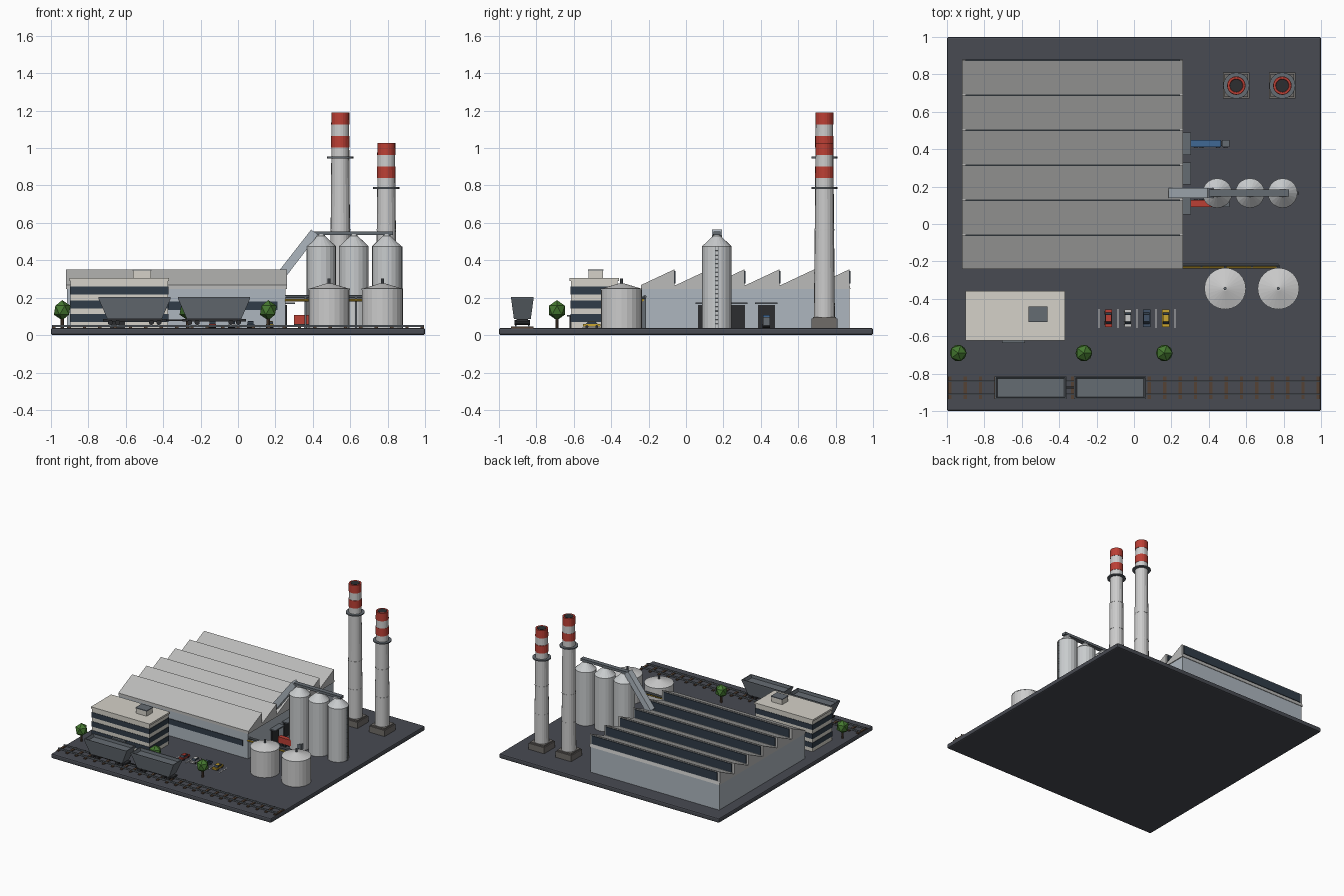
import bpy, bmesh, math
from mathutils import Vector, Matrix

if "Cube" in bpy.data.objects:
    bpy.data.objects.remove(bpy.data.objects["Cube"])

G = 0.038  # ground level on the base slab


def mat(name, r, g, b):
    m = bpy.data.materials.new(name)
    m.diffuse_color = (r, g, b, 1)
    m.use_nodes = True
    m.node_tree.nodes["Principled BSDF"].inputs["Base Color"].default_value = m.diffuse_color
    return m


ASPHALT = mat("asphalt", .065, .07, .085)
WALL = mat("wall", .42, .47, .52)
ROOF = mat("roof", .50, .50, .49)
GLASS = mat("glass", .03, .045, .065)
DARK = mat("dark", .025, .027, .03)
STEEL = mat("steel", .13, .15, .17)
METAL = mat("metal", .58, .60, .61)
CONCRETE = mat("concrete", .62, .62, .60)
FOOTING = mat("footing", .16, .15, .14)
RED = mat("red", .50, .05, .035)
CREAM = mat("cream", .66, .64, .58)
WOOD = mat("wood", .09, .055, .035)
LEAF = mat("leaf", .06, .19, .03)
YELLOW = mat("yellow", .60, .38, .03)
BLUE = mat("blue", .05, .14, .30)
NAVY = mat("navy", .05, .08, .13)
WHITE = mat("white", .75, .75, .75)


def finish(name, bm, m):
    bmesh.ops.recalc_face_normals(bm, faces=bm.faces)
    me = bpy.data.meshes.new(name)
    bm.to_mesh(me)
    bm.free()
    me.materials.append(m)
    ob = bpy.data.objects.new(name, me)
    bpy.context.collection.objects.link(ob)
    return ob


def box(name, x0, x1, y0, y1, z0, z1, m):
    bm = bmesh.new()
    bmesh.ops.create_cube(bm, size=1)
    for v in bm.verts:
        v.co = ((x0 + x1) / 2 + v.co.x * (x1 - x0), (y0 + y1) / 2 + v.co.y * (y1 - y0),
                (z0 + z1) / 2 + v.co.z * (z1 - z0))
    return finish(name, bm, m)


def lathe(name, x, y, profile, m, n=20):
    """Stack of (radius, z) rings, capped at both ends."""
    bm = bmesh.new()
    rings = [[bm.verts.new((x + r * math.cos(math.tau * i / n), y + r * math.sin(math.tau * i / n), z))
              for i in range(n)] for r, z in profile]
    for a, b in zip(rings, rings[1:]):
        for i in range(n):
            bm.faces.new((a[i], a[(i + 1) % n], b[(i + 1) % n], b[i]))
    bm.faces.new(rings[0])
    bm.faces.new(rings[-1])
    return finish(name, bm, m)


def rod(name, a, b, r, m, n=10):
    a, b = Vector(a), Vector(b)
    d = b - a
    bm = bmesh.new()
    bmesh.ops.create_cone(bm, cap_ends=True, segments=n, radius1=r, radius2=r, depth=d.length,
                          matrix=Matrix.Translation((a + b) / 2) @ d.to_track_quat('Z', 'Y').to_matrix().to_4x4())
    return finish(name, bm, m)


def prism(name, pts, axis, lo, hi, m):
    """Extrude a (side, z) profile along x or y."""
    bm = bmesh.new()
    vs = [bm.verts.new((lo, p, z) if axis == 'x' else (p, lo, z)) for p, z in pts]
    res = bmesh.ops.extrude_face_region(bm, geom=[bm.faces.new(vs)])
    off = Vector((hi - lo, 0, 0) if axis == 'x' else (0, hi - lo, 0))
    bmesh.ops.translate(bm, vec=off, verts=[g for g in res['geom'] if isinstance(g, bmesh.types.BMVert)])
    return finish(name, bm, m)


# Base slab
base = box("base", -1, 1, -1, 1, 0, G, ASPHALT)
bev = base.modifiers.new("bevel", 'BEVEL')
bev.width = .01
bev.segments = 2

# Factory hall with sawtooth roof
box("hall_walls", -.915, .255, -.235, .875, G, .246, WALL)
pts = [(.88, .246), (-.24, .246)]
pitch = 1.122 / 6
for i in range(6):
    y = -.24 + i * pitch
    pts += [(y, .268), (y + pitch - .008, .352), (y + pitch - .008, .268)]
    box("roof_window", -.90, .245, y + pitch - .009, y + pitch - .002, .275, .343, GLASS)
prism("sawtooth_roof", pts, 'x', -.92, .262, ROOF)
box("hall_front_window", -.87, .21, -.24, -.23, .135, .18, GLASS)

# Loading doors, canopies and trucks
for y in (.11, .27, .43):
    box("loading_door", .25, .262, y - .045, y + .045, G, .16, DARK)
    box("door_canopy", .25, .305, y - .06, y + .06, .165, .175, STEEL)
for y, m in ((.11, RED), (.43, BLUE)):
    box("truck_trailer", .30, .465, y - .018, y + .018, .06, .108, m)
    box("truck_cab", .47, .51, y - .018, y + .018, .052, .096, STEEL)
    box("truck_chassis", .30, .505, y - .012, y + .012, .05, .06, DARK)
    for x in (.33, .36, .45, .49):
        rod("truck_wheel", (x, y - .02, G + .011), (x, y + .02, G + .011), .011, DARK)

# Silos and ladder
for x in (.445, .62, .795):
    lathe("silo", x, .165, [(.079, G), (.079, .475), (.02, .53), (.02, .54)], METAL)
for y in (.157, .172):
    rod("ladder_rail", (.877, y, G), (.877, y, .475), .002, STEEL, 6)
for i in range(18):
    z = .06 + i * .023
    rod("ladder_rung", (.877, .157, z), (.877, .172, z), .0015, STEEL, 4)

# Conveyors feeding the silos
box("silo_conveyor", .39, .83, .148, .185, .535, .555, STEEL)
prism("inclined_conveyor", [(.185, .30), (.225, .272), (.425, .533), (.392, .565)], 'y', .14, .193, WALL)

# Storage tanks
for x in (.487, .772):
    lathe("storage_tank", x, -.345, [(.11, G), (.11, .247), (.012, .277)], CONCRETE, 24)
    lathe("tank_band", x, -.345, [(.111, .242), (.111, .248)], METAL, 24)
    rod("tank_vent", (x, -.345, .27), (x, -.345, .303), .008, STEEL)

# Pipe rack between hall and tanks
rod("upper_pipe", (.25, -.22, .205), (.772, -.22, .205), .009, STEEL)
rod("yellow_pipe", (.25, -.232, .187), (.772, -.232, .187), .007, YELLOW)
for x in (.36, .63, .765):
    box("pipe_support", x - .005, x + .005, -.232, -.215, G, .2, STEEL)
for x in (.487, .772):
    rod("tank_pipe", (x, -.22, .2), (x, -.28, .2), .007, STEEL)

# Striped chimneys
for x, top in ((.547, 1.19), (.793, 1.027)):
    y = .74

    def rad(z):
        return .056 - .009 * (z - .095) / (top - .095)

    box("chimney_footing", x - .07, x + .07, y - .07, y + .07, G, .088, FOOTING)
    box("chimney_plinth", x - .062, x + .062, y - .062, y + .062, .088, .098, FOOTING)
    lathe("chimney_shaft", x, y, [(rad(.09), .09), (rad(top) - .001, top - .004)], CONCRETE)
    for a, b in ((0, .065), (.125, .188)):
        r0, r1 = rad(top - b) + .001, rad(top - a) + .001
        prof = [(r0, top - b), (r1, top - a)]
        if a == 0:
            prof += [(.036, top), (.034, top - .003)]
        lathe("red_band", x, y, prof, RED)
    lathe("chimney_mouth", x, y, [(.034, top - .01), (.034, top + .001)], DARK)
    for z in (.33, .56):
        lathe("chimney_joint", x, y, [(rad(z) + .001, z), (rad(z) + .001, z + .006)], CONCRETE)
    lathe("chimney_platform", x, y, [(.07, top - .245), (.07, top - .236)], STEEL)

# Office block with window bands
box("office_body", -.895, -.375, -.615, -.365, G, .293, CREAM)
for z in (.07, .143, .218):
    box("office_windows", -.898, -.372, -.618, -.362, z, z + .042, GLASS)
box("office_roof", -.902, -.368, -.622, -.358, .29, .305, CREAM)
box("roof_unit", -.562, -.465, -.522, -.445, .305, .345, CREAM)
box("roof_unit_cap", -.565, -.462, -.525, -.442, .345, .352, STEEL)
box("entrance_canopy", -.705, -.583, -.637, -.615, .1, .108, STEEL)
box("entrance_door", -.685, -.603, -.622, -.615, G, .1, DARK)

# Parking bays and cars
for x in (-.187, -.085, .017, .118, .22):
    box("parking_line", x - .003, x + .003, -.557, -.455, G - .002, G + .002, WHITE)
for x, m in ((-.137, RED), (-.033, WHITE), (.068, NAVY), (.17, YELLOW)):
    box("car_body", x - .019, x + .019, -.55, -.457, .045, .06, m)
    prism("car_cabin", [(-.535, .06), (-.472, .06), (-.485, .073), (-.522, .073)], 'x', x - .016, x + .016, GLASS)
    box("car_roof", x - .014, x + .014, -.521, -.486, .073, .075, m)
    for y in (-.53, -.477):
        rod("car_axle_wheels", (x - .02, y, .046), (x + .02, y, .046), .008, DARK, 8)

# Trees
for x in (-.94, -.268, .162):
    rod("tree_trunk", (x, -.69, G), (x, -.69, .1), .009, WOOD, 8)
    bm = bmesh.new()
    bmesh.ops.create_icosphere(bm, subdivisions=1, radius=.05,
                               matrix=Matrix.Translation((x, -.69, .133)) @ Matrix.Diagonal((1, 1, 1.08, 1)))
    finish("tree_crown", bm, LEAF)

# Railway track
for i in range(25):
    x = -.985 + i * .0821
    box("sleeper", x - .009, x + .009, -.935, -.815, G - .002, .045, WOOD)
for y in (-.91, -.84):
    box("rail", -.995, .995, y - .004, y + .004, .044, .055, STEEL)

# Hopper wagons with recessed load area
for x in (-.553, -.128):
    bm = bmesh.new()
    loops = [[bm.verts.new((x + sx * a, -.875 + sy * b, z)) for sx, sy in ((-1, -1), (1, -1), (1, 1), (-1, 1))]
             for a, b, z in ((.145, .045, .085), (.193, .06, .195), (.193, .06, .203), (.186, .053, .203),
                             (.178, .05, .18))]
    for p, q in zip(loops, loops[1:]):
        for i in range(4):
            bm.faces.new((p[i], p[(i + 1) % 4], q[(i + 1) % 4], q[i]))
    bm.faces.new(loops[0])
    bm.faces.new(loops[-1])
    finish("hopper_wagon", bm, STEEL)
    box("wagon_frame", x - .17, x + .17, -.905, -.845, .073, .086, DARK)
    for dx in (-.13, -.09, .09, .13):
        rod("wagon_wheels", (x + dx, -.917, .068), (x + dx, -.833, .068), .014, DARK)
box("wagon_coupler", -.385, -.295, -.88, -.87, .075, .083, DARK)
